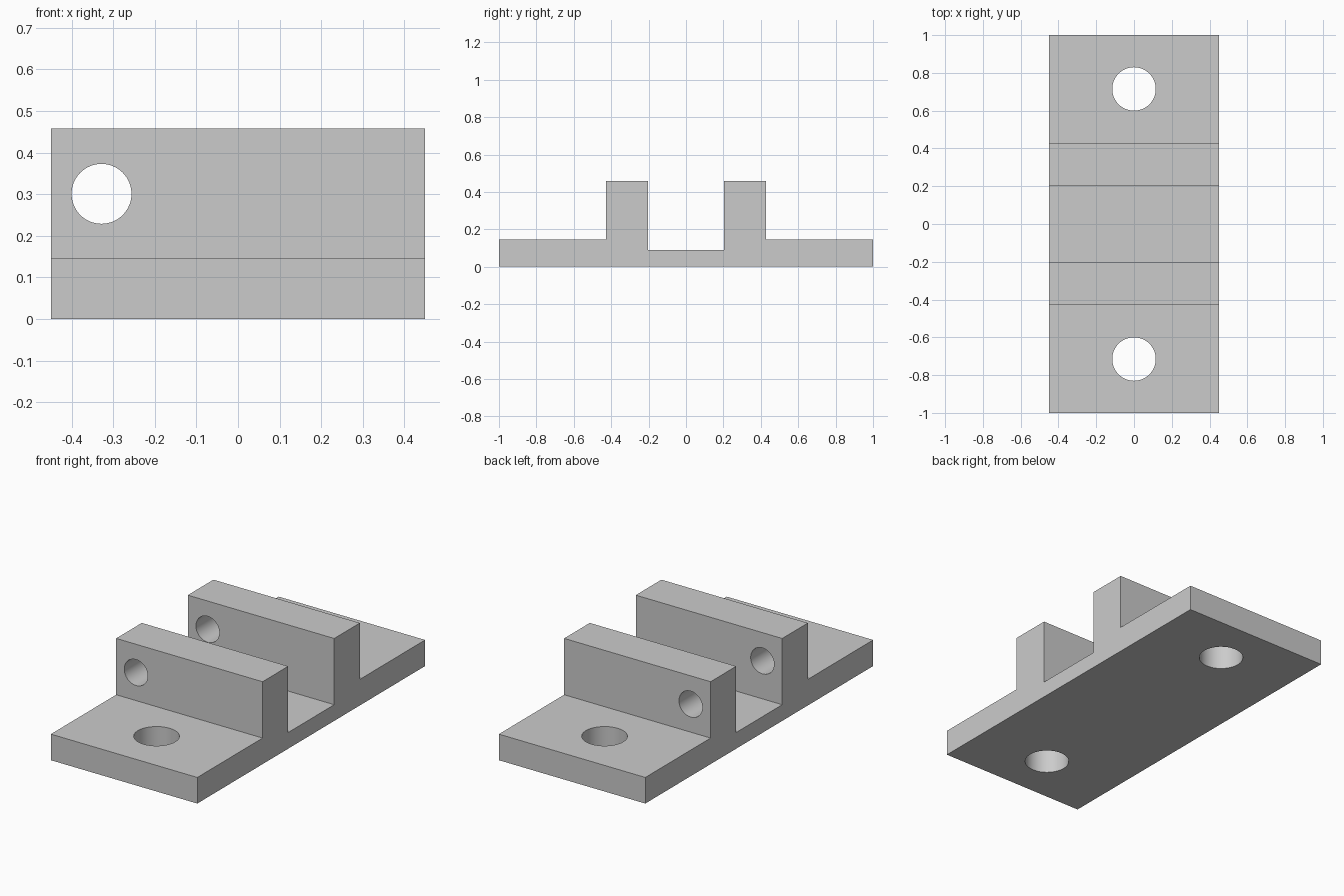
import bpy
import bmesh
from math import radians

cube = bpy.data.objects.get("Cube")
if cube:
    bpy.data.objects.remove(cube, do_unlink=True)

HALF_WIDTH = 0.45
HALF_LENGTH = 1.0
WALL_OUT, WALL_IN = 0.427, 0.202
FLANGE_H, WALL_H, CHANNEL_H = 0.145, 0.458, 0.09

# Single plain grey finish
grey = bpy.data.materials.new("plain_grey")
grey.use_nodes = True
grey.diffuse_color = (0.6, 0.6, 0.6, 1)
grey.node_tree.nodes["Principled BSDF"].inputs["Base Color"].default_value = grey.diffuse_color

# Bracket body: half of the side profile, mirrored in y, extruded along x
half = [(HALF_LENGTH, 0), (HALF_LENGTH, FLANGE_H), (WALL_OUT, FLANGE_H),
        (WALL_OUT, WALL_H), (WALL_IN, WALL_H), (WALL_IN, CHANNEL_H)]
profile = half + [(-y, z) for y, z in reversed(half)]

bm = bmesh.new()
face = bm.faces.new([bm.verts.new((-HALF_WIDTH, y, z)) for y, z in profile])
extruded = bmesh.ops.extrude_face_region(bm, geom=[face])["geom"]
bmesh.ops.translate(bm, vec=(2 * HALF_WIDTH, 0, 0),
                    verts=[v for v in extruded if isinstance(v, bmesh.types.BMVert)])
bmesh.ops.recalc_face_normals(bm, faces=bm.faces)
mesh = bpy.data.meshes.new("bracket_body")
bm.to_mesh(mesh)
bm.free()
mesh.materials.append(grey)
body = bpy.data.objects.new("bracket_body", mesh)
bpy.context.collection.objects.link(body)


def drill(name, centre, radius, depth, rotation=(0, 0, 0)):
    """Cut a round hole through the body and discard the cutter."""
    bpy.ops.mesh.primitive_cylinder_add(vertices=64, radius=radius, depth=depth,
                                        location=centre, rotation=rotation)
    cutter = bpy.context.object
    cutter.name = name
    cutter.hide_render = True
    cutter.data.materials.append(grey)
    cut = body.modifiers.new(name, "BOOLEAN")
    cut.operation = "DIFFERENCE"
    cut.solver = "EXACT"
    cut.object = cutter
    bpy.ops.object.select_all(action="DESELECT")
    body.select_set(True)
    bpy.context.view_layer.objects.active = body
    bpy.ops.object.modifier_apply(modifier=cut.name)
    bpy.data.objects.remove(cutter, do_unlink=True)


# Mounting holes through the two flanges
for side in (-1, 1):
    drill("mounting_hole", (0, side * 0.715, FLANGE_H / 2), 0.115, 0.5)

# Pivot hole through both upright walls
drill("pivot_hole", (-0.328, 0, 0.301), 0.072, 1.2, (radians(90), 0, 0))

# Smooth hole walls, crisp edges elsewhere
bpy.ops.object.shade_smooth_by_angle(angle=radians(30))
